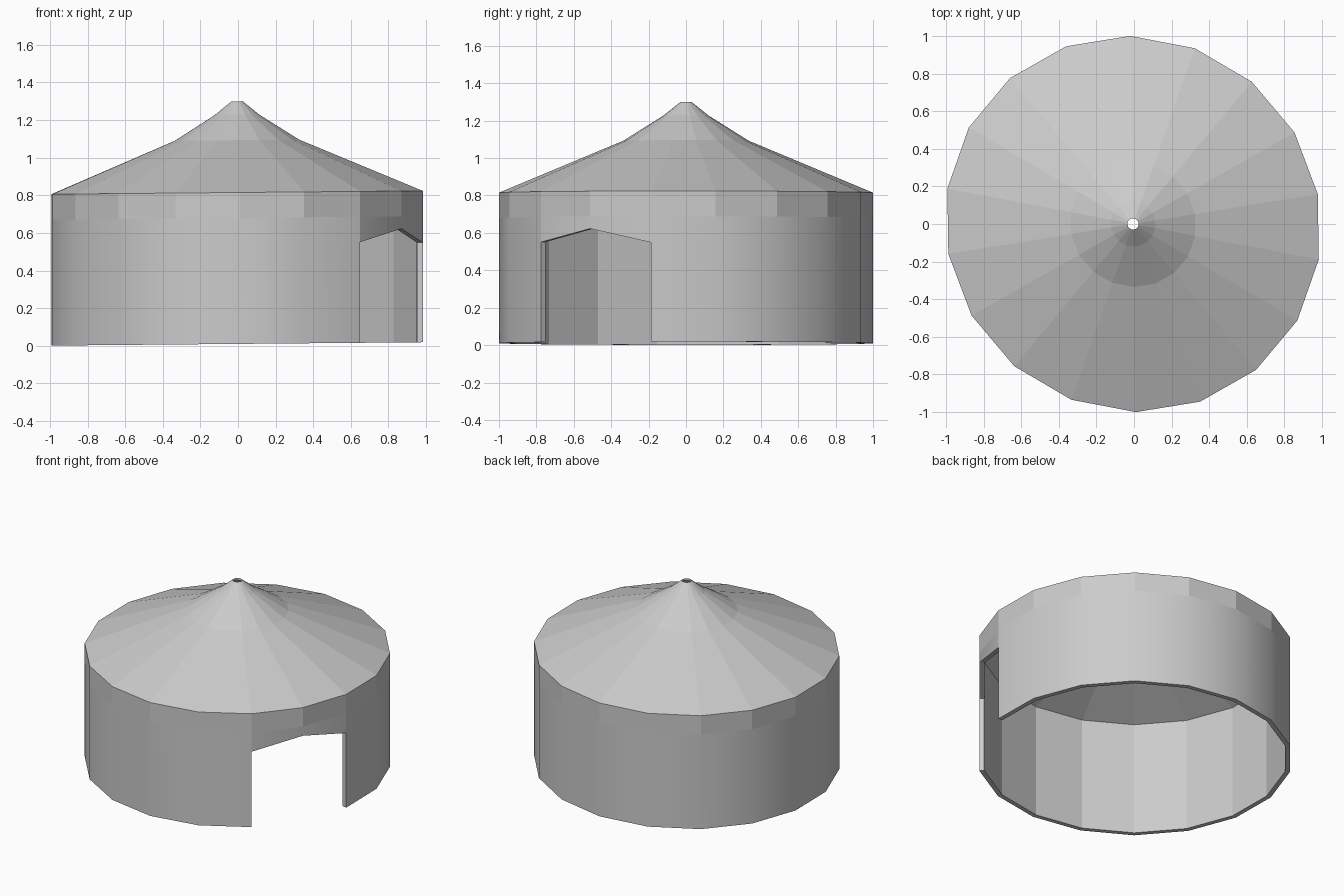
import bpy, bmesh, math

if "Cube" in bpy.data.objects:
    bpy.data.objects.remove(bpy.data.objects["Cube"])

SIDES = 18
INNER = 0.968          # inner wall radius
Z0, Z_BAND, Z_EAVE = 0.01, 0.68, 0.815
DOOR = (15, 16)        # the two open panels
SILL = {15: 0.545, 16: 0.615, 17: 0.54}   # door head height per corner


def pt(k, r, z):
    """Corner k of the slightly skewed, slightly leaning 18-sided plan."""
    a = math.radians(10 + 20 * k)
    x, y = r * math.cos(a), r * math.sin(a)
    x, y = x - 0.015 * y - 0.005, y - 0.015 * x
    return (x, y, z + 0.009 * x)


def face(bm, pts, smooth=False):
    f = bm.faces.new([bm.verts.new(p) for p in pts])
    f.smooth = smooth


def finish(bm, name):
    bmesh.ops.remove_doubles(bm, verts=bm.verts, dist=1e-5)
    me = bpy.data.meshes.new(name)
    bm.to_mesh(me)
    bm.free()
    ob = bpy.data.objects.new(name, me)
    bpy.context.collection.objects.link(ob)


# Wall: smooth outer skin, faceted top band, inner skin, lower edge
bm = bmesh.new()
zi = Z_EAVE - 0.002
for k in range(SIDES):
    a, b = (SILL[k], SILL[k + 1]) if k in DOOR else (Z0, Z0)
    n = k + 1
    face(bm, [pt(k, 1, a), pt(n, 1, b), pt(n, 1, Z_BAND), pt(k, 1, Z_BAND)], True)
    face(bm, [pt(k, 1, Z_BAND), pt(n, 1, Z_BAND), pt(n, 1, Z_EAVE), pt(k, 1, Z_EAVE)])
    face(bm, [pt(n, INNER, b), pt(k, INNER, a), pt(k, INNER, zi), pt(n, INNER, zi)])
    face(bm, [pt(k, INNER, a), pt(n, INNER, b), pt(n, 1, b), pt(k, 1, a)])
# Door jambs
for k, flip in ((15, False), (17, True)):
    z = SILL[k]
    p = [pt(k, 1, Z0), pt(k, INNER, Z0), pt(k, INNER, z), pt(k, 1, z)]
    face(bm, p[::-1] if flip else p)
finish(bm, "wall")

# Roof: thin double shell with a small smoke hole
profile = [(1, Z_EAVE), (0.335, 1.093), (0.12, 1.228), (0.03, 1.3)]
under = [(INNER, zi)] + [(r, z - 0.015) for r, z in profile[1:]]
bm = bmesh.new()
loop = profile + under[::-1]
for k in range(SIDES):
    for (r1, z1), (r2, z2) in zip(loop, loop[1:]):
        face(bm, [pt(k, r1, z1), pt(k + 1, r1, z1), pt(k + 1, r2, z2), pt(k, r2, z2)])
finish(bm, "roof")
